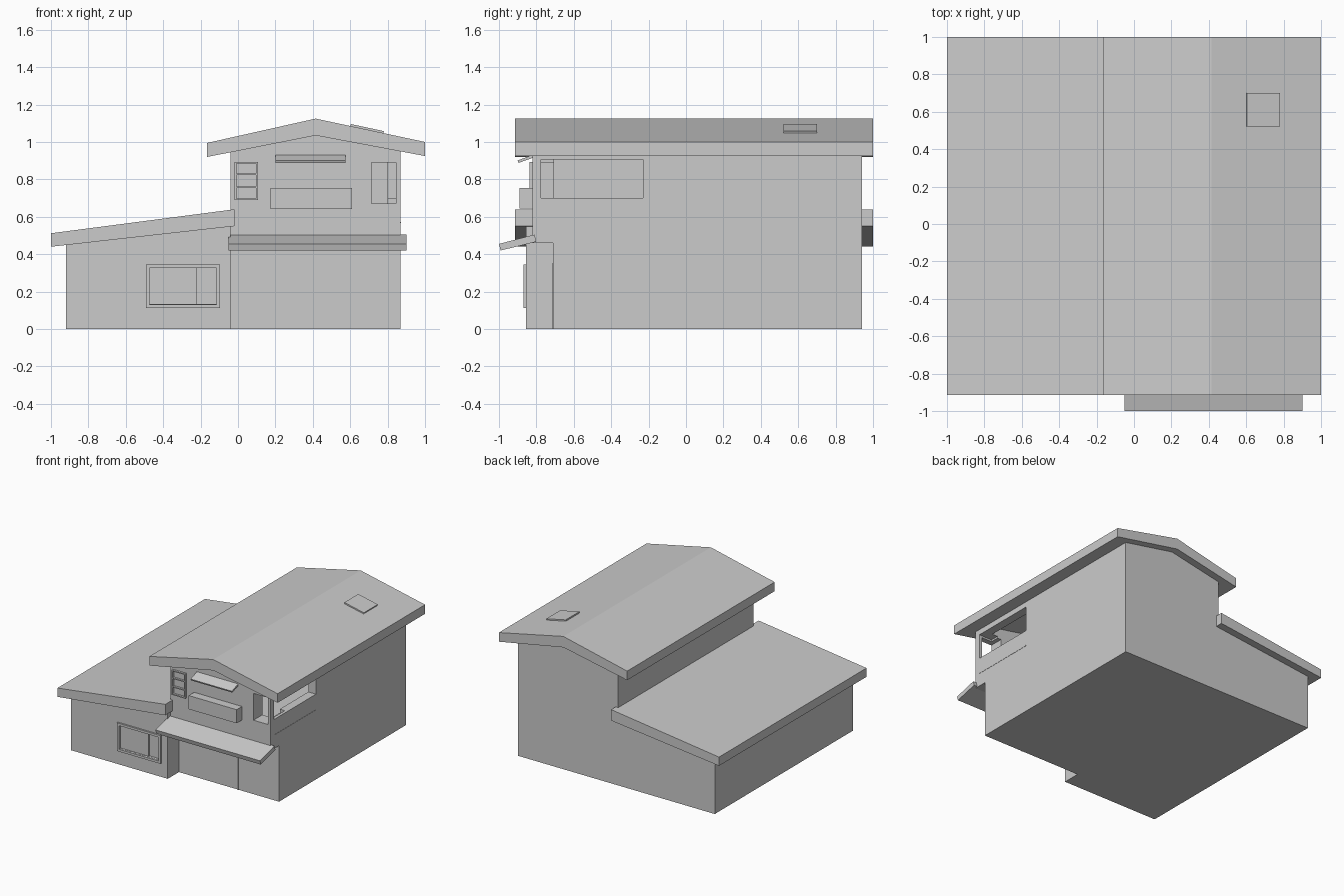
import bpy, bmesh

if "Cube" in bpy.data.objects:
    bpy.data.objects.remove(bpy.data.objects["Cube"])


def prism(name, pts, a, b, axis="y"):
    """Extrude a profile: (x, z) points along y, or (y, z) points along x."""
    bm = bmesh.new()
    put = (lambda p, d: (p[0], d, p[1])) if axis == "y" else (lambda p, d: (d, p[0], p[1]))
    face = bm.faces.new([bm.verts.new(put(p, a)) for p in pts])
    ext = bmesh.ops.extrude_face_region(bm, geom=[face])
    moved = [v for v in ext["geom"] if isinstance(v, bmesh.types.BMVert)]
    bmesh.ops.translate(bm, verts=moved, vec=(0, b - a, 0) if axis == "y" else (b - a, 0, 0))
    bmesh.ops.recalc_face_normals(bm, faces=bm.faces)
    mesh = bpy.data.meshes.new(name)
    bm.to_mesh(mesh)
    bm.free()
    ob = bpy.data.objects.new(name, mesh)
    bpy.context.collection.objects.link(ob)
    return ob


def box(name, x, y, z):
    return prism(name, [(x[0], z[0]), (x[1], z[0]), (x[1], z[1]), (x[0], z[1])], *y)


def cut(target, cutter):
    cutter.hide_render = True
    cutter.hide_set(True)
    mod = target.modifiers.new("cut", "BOOLEAN")
    mod.operation = "DIFFERENCE"
    mod.solver = "EXACT"
    mod.object = cutter


def frame(name, x, z, y, t, bars=()):
    """Rectangular window frame with horizontal bars at the given heights."""
    box(name + "_left", (x[0], x[0] + t), y, z)
    box(name + "_right", (x[1] - t, x[1]), y, z)
    for i, h in enumerate((z[0], *bars, z[1] - t)):
        box(f"{name}_rail_{i}", (x[0] + t, x[1] - t), y, (h, h + t))


# Ground floor and side wing
box("ground_floor", (-0.04, 0.87), (-0.71, 0.94), (0, 0.46))
wing = prism("side_wing", [(-0.92, 0), (-0.04, 0), (-0.04, 0.55), (-0.92, 0.451)], -0.855, 0.94)

# Hollow upper storey with a front and a side window opening
upper = prism("upper_storey", [(-0.04, 0.46), (0.87, 0.46), (0.87, 0.952),
                               (0.415, 1.04), (-0.04, 0.95)], -0.82, 0.94)
cut(upper, box("room_cutter", (0.03, 0.80), (-0.705, 0.87), (0.53, 1.3)))
cut(upper, box("front_window_cutter", (0.715, 0.845), (-0.9, -0.6), (0.67, 0.89)))
cut(upper, box("side_window_cutter", (0.75, 0.95), (-0.775, -0.23), (0.70, 0.905)))

# Roofs
prism("main_roof", [(-0.165, 0.92), (0.415, 1.035), (1.0, 0.925),
                    (1.0, 1.0), (0.415, 1.125), (-0.165, 0.995)], -0.915, 1.0)
prism("wing_roof", [(-1, 0.44), (-0.02, 0.55), (-0.02, 0.64), (-1, 0.512)], -0.915, 1.0)
prism("skylight", [(0.6, 1.075), (0.775, 1.04), (0.78, 1.058), (0.603, 1.096)], 0.52, 0.70)

# Entrance canopy and small awning
prism("entrance_canopy", [(-0.99, 0.42), (-0.80, 0.467), (-0.81, 0.505), (-1, 0.455)],
      -0.05, 0.9, "x")
prism("window_awning", [(-0.895, 0.888), (-0.81, 0.918), (-0.815, 0.933), (-0.9, 0.901)],
      0.2, 0.575, "x")

# Balcony box and flush ledge under the side window
box("balcony_box", (0.175, 0.61), (-0.89, -0.82), (0.643, 0.755))
box("side_ledge", (0.86, 0.872), (-0.775, -0.23), (0.567, 0.573))

# Three-pane window
frame("pane_window", (-0.018, 0.106), (0.69, 0.893), (-0.837, -0.82), 0.009, (0.753, 0.823))

# Wing window: raised frame around a recessed sliding pane
cut(wing, box("wing_window_cutter", (-0.475, -0.115), (-0.9, -0.835), (0.133, 0.325)))
frame("wing_window", (-0.493, -0.097), (0.113, 0.345), (-0.869, -0.853), 0.019)
box("sliding_pane", (-0.475, -0.22), (-0.845, -0.83), (0.133, 0.325))

# Door edge
box("door_edge", (0.497, 0.503), (-0.716, -0.705), (0, 0.35))
